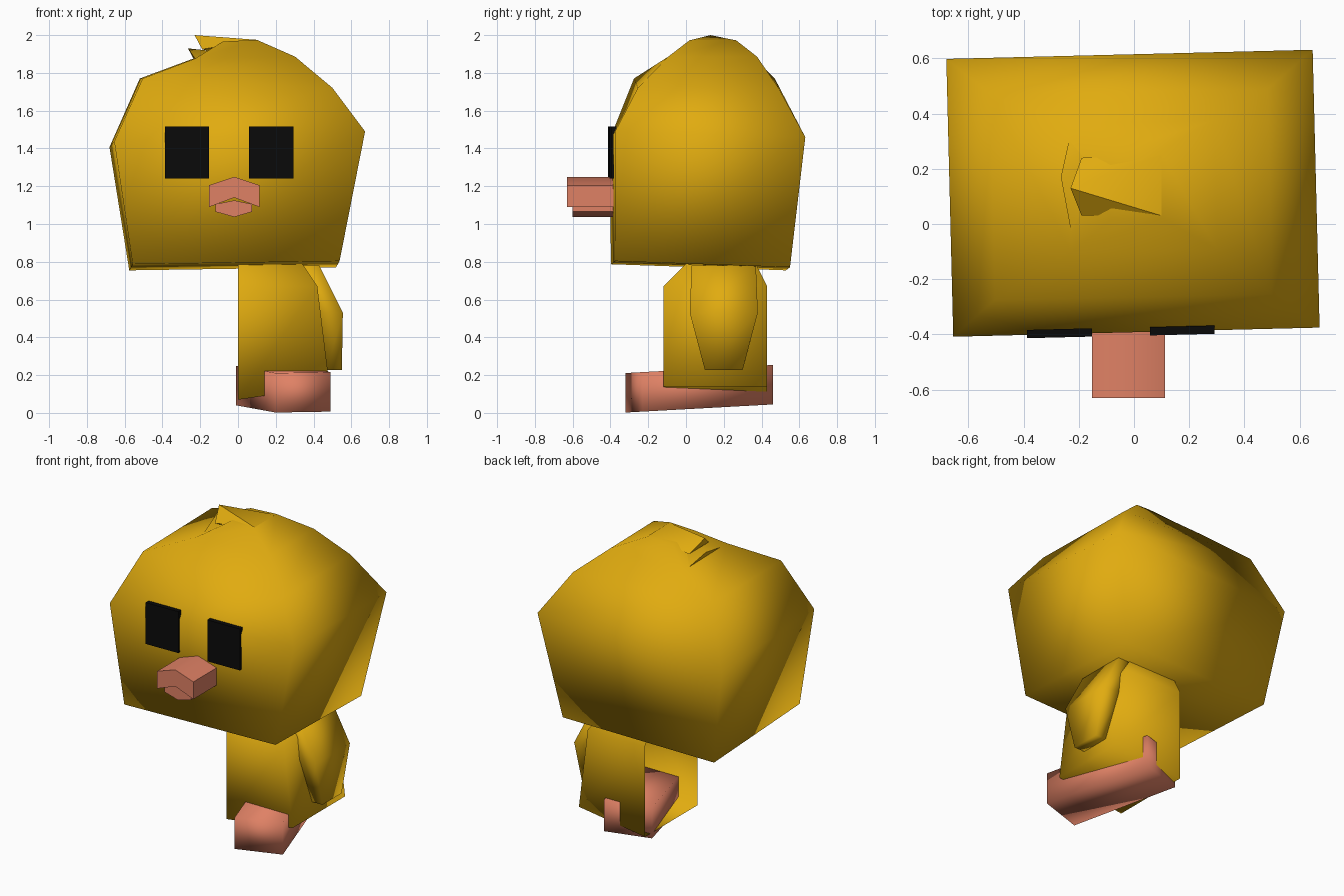
import bpy, bmesh
from math import radians
from mathutils import Vector

if "Cube" in bpy.data.objects:
    bpy.data.objects.remove(bpy.data.objects["Cube"])


def material(name, rgb):
    m = bpy.data.materials.new(name)
    m.use_nodes = True
    m.diffuse_color = (*rgb, 1)
    m.node_tree.nodes["Principled BSDF"].inputs["Base Color"].default_value = (*rgb, 1)
    return m


YELLOW = material("duckling yellow", (0.75, 0.41, 0.005))
PINK = material("salmon pink", (0.74, 0.22, 0.13))
BLACK = material("eye black", (0.003, 0.003, 0.003))


def finish(bm, name, mat, angle=180):
    bmesh.ops.recalc_face_normals(bm, faces=bm.faces)
    me = bpy.data.meshes.new(name)
    bm.to_mesh(me)
    bm.free()
    ob = bpy.data.objects.new(name, me)
    bpy.context.collection.objects.link(ob)
    me.materials.append(mat)
    bpy.ops.object.select_all(action="DESELECT")
    ob.select_set(True)
    bpy.context.view_layer.objects.active = ob
    if angle >= 180:
        bpy.ops.object.shade_smooth()
    else:
        bpy.ops.object.shade_smooth_by_angle(angle=radians(angle))
    return ob


def loft(rings):
    """Skin a stack of equal-length point rings and cap both ends."""
    bm = bmesh.new()
    loops = [[bm.verts.new(p) for p in r] for r in rings]
    n = len(loops[0])
    for a, b in zip(loops, loops[1:]):
        for i in range(n):
            j = (i + 1) % n
            bm.faces.new((a[i], a[j], b[j], b[i]))
    bm.faces.new(loops[0])
    bm.faces.new(loops[-1])
    return bm


def rect(x0, x1, y0, y1, z, roll=0, pitch=0, yaw=0):
    """Rectangle ring, slightly sheared to lean with the head."""
    pts = [(x0, y0), (x1, y0), (x1, y1), (x0, y1)]
    return [(x - yaw * y, y + yaw * x, z + roll * x + pitch * y) for x, y in pts]


def hull(name, points, mat, angle):
    bm = bmesh.new()
    for p in points:
        bm.verts.new(p)
    bmesh.ops.convex_hull(bm, input=bm.verts)
    return finish(bm, name, mat, angle)


# Head: stacked rectangles forming a rounded, tilted block
head = [
    rect(-.565, .53, -.385, .54, .782, .015, -.035, .02),
    rect(-.665, .663, -.392, .615, 1.452, .04, -.03, .025),
    rect(-.51, .495, -.265, .48, 1.745, -.05, 0, .02),
    rect(-.23, .3, -.1, .37, 1.88, .02, 0, .02),
    rect(-.08, .1, .02, .26, 1.97, .05, 0, .02),
]
finish(loft(head), "head", YELLOW)

# Hair tuft: two spikes pointing to the right side
hull("tuft_upper", [(.1, .03, 1.975), (.1, .25, 1.975), (-.23, .13, 2.0),
                    (-.19, .03, 1.925), (-.19, .24, 1.925), (0, .13, 1.88)], YELLOW, 40)
hull("tuft_lower", [(-.265, .17, 1.93), (-.23, .33, 1.865), (-.22, -.07, 1.865),
                    (0, .3, 1.9), (0, -.02, 1.9)], YELLOW, 40)

# Eyes: thin plates on the face
for name, x, y in (("right_eye", -.27, -.396), ("left_eye", .175, -.386)):
    bm = bmesh.new()
    bmesh.ops.create_cube(bm, size=1)
    bmesh.ops.scale(bm, verts=bm.verts, vec=(.235, .03, .275))
    for v in bm.verts:
        v.co += Vector((x, y + .025 * v.co.x, 1.378))
    finish(bm, name, BLACK, 30)


# Beak: two extruded profiles
def extruded(name, profile, y0, y1):
    finish(loft([[(x, y, z) for x, z in profile] for y in (y0, y1)]), name, PINK, 60)


extruded("upper_beak", [(-.153, 1.205), (-.02, 1.25), (.113, 1.205),
                        (.113, 1.09), (-.02, 1.14), (-.153, 1.09)], -.63, -.37)
extruded("lower_beak", [(-.12, 1.105), (-.02, 1.125), (.075, 1.105),
                        (.075, 1.065), (-.02, 1.037), (-.12, 1.065)], -.6, -.37)

# Body: chamfered half shell, open along the middle
bm = loft([
    rect(0, .485, -.12, .43, .07, .145),
    rect(0, .42, -.12, .43, .67),
    rect(0, .34, 0, .37, .79),
    rect(0, .3, .06, .31, .85),
])
bmesh.ops.delete(bm, geom=[f for f in bm.faces if all(v.co.x < .001 for v in f.verts)],
                 context="FACES_ONLY")
finish(bm, "body", YELLOW)

# Arm: flattened, tapering wing
finish(loft([
    rect(.47, .55, .1, .3, .222, .01),
    rect(.41, .555, .02, .38, .53),
    rect(.3, .43, .03, .37, .78),
]), "left_arm", YELLOW)

# Foot: block turned outward with the toe lower than the heel
outline = [(.2, -.32), (.49, -.23), (.28, .46), (-.01, .37)]
finish(loft([[(x, y, z + .055 * (y + .3)) for x, y in outline] for z in (.003, .212)]),
       "left_foot", PINK)
